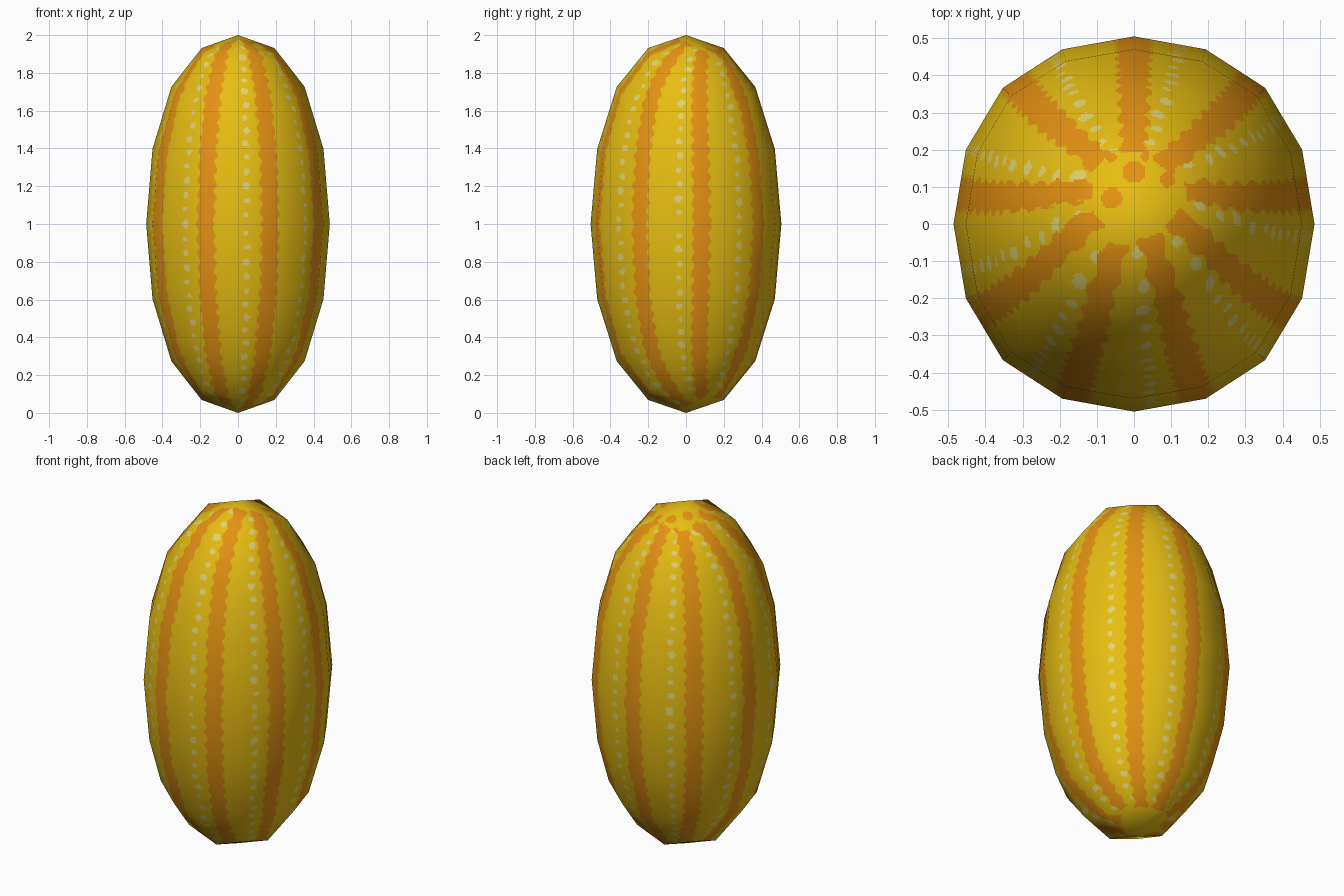
import bpy, bmesh, math
from mathutils import Vector

if "Cube" in bpy.data.objects:
    bpy.data.objects.remove(bpy.data.objects["Cube"])

HALF = Vector((0.486, 0.505, 1.0))   # half sizes of the fruit
STRIPES = 9
STEP = math.tau / STRIPES
PITCH = 0.08                         # spacing of pale dots and stripe ripples
# small orange blotches around the stalk end: x, y, radius
BLOTCHES = [(-.11, .17, .02), (-.06, .18, .013), (.09, .18, .02), (0, .14, .03),
            (-.06, .07, .028), (.03, .18, .012), (-.16, .1, .015), (.09, .12, .02)]


def material(name, rgb):
    m = bpy.data.materials.new(name)
    m.diffuse_color = (*rgb, 1)
    m.use_nodes = True
    m.node_tree.nodes["Principled BSDF"].inputs["Base Color"].default_value = m.diffuse_color
    return m


def colour_index(p):
    """0 yellow skin, 1 orange stripe, 2 pale dot; p is relative to the centre."""
    x, y, z = p
    y2 = y - 0.1 * abs(z) ** 6               # stripes meet a little behind the poles
    r = math.hypot(x, y2)
    s = abs(z) + 0.6 * (0.5 - r)             # distance along the stripe
    az = math.atan2(y2, x) - math.pi / 2
    # wavy stripes
    k = round(az / STEP)
    side = (az - k * STEP) * r
    half = 0.027 + 0.04 * r
    half += 0.008 * math.sin(math.tau * s / PITCH + k + (1.5 if side > 0 else 0))
    if abs(side) < half and r > 0.13 + 0.015 * math.sin(2.3 * k):
        return 1
    # rows of dots beside the stripes
    az += math.radians(14.5)
    k = round(az / STEP)
    n = math.floor(s / PITCH + 0.37 * (k % STRIPES))
    along = (s / PITCH + 0.37 * (k % STRIPES) - n - 0.5) * PITCH
    across = (az - k * STEP) * r + 0.005 * math.sin(n * 2.7 + k)
    if math.hypot(along, across) < 0.0175 + 0.003 * math.sin(n * 1.9) and r > 0.15:
        return 2
    # blotches at the top
    if z > 0.8 and any(math.hypot(x - a, y - b) < c for a, b, c in BLOTCHES):
        return 1
    return 0


# Coarse rounded body from a subdivided cube, then finely cut flat for the markings
bm = bmesh.new()
bmesh.ops.create_cube(bm, size=2)
mesh = bpy.data.meshes.new("cage")
bm.to_mesh(mesh)
bm.free()
body = bpy.data.objects.new("melon_body", mesh)
bpy.context.collection.objects.link(body)
for kind, level in (("CATMULL_CLARK", 2), ("SIMPLE", 5)):
    mod = body.modifiers.new(kind, "SUBSURF")
    mod.subdivision_type = kind
    mod.levels = mod.render_levels = level
bpy.context.view_layer.update()
dg = bpy.context.evaluated_depsgraph_get()
fine = bpy.data.meshes.new_from_object(body.evaluated_get(dg))
body.modifiers.clear()
body.data = fine

# Scale to size
size = max(v.co.z for v in fine.vertices)
for v in fine.vertices:
    v.co = Vector([c / size * h for c, h in zip(v.co, HALF)])

# Colours
for m in (material("yellow_skin", (0.807, 0.515, 0.006)),
          material("orange_stripe", (0.775, 0.287, 0.006)),
          material("pale_dot", (0.75, 0.65, 0.17))):
    fine.materials.append(m)
for f in fine.polygons:
    f.use_smooth = True
    f.material_index = colour_index(f.center)

# Smooth shading across the coarse facets
normals = [Vector([c / (h * h) for c, h in zip(v.co, HALF)]).normalized()
           for v in fine.vertices]
for v in fine.vertices:
    v.co.z += 1.0
fine.normals_split_custom_set_from_vertices(normals)
fine.update()
